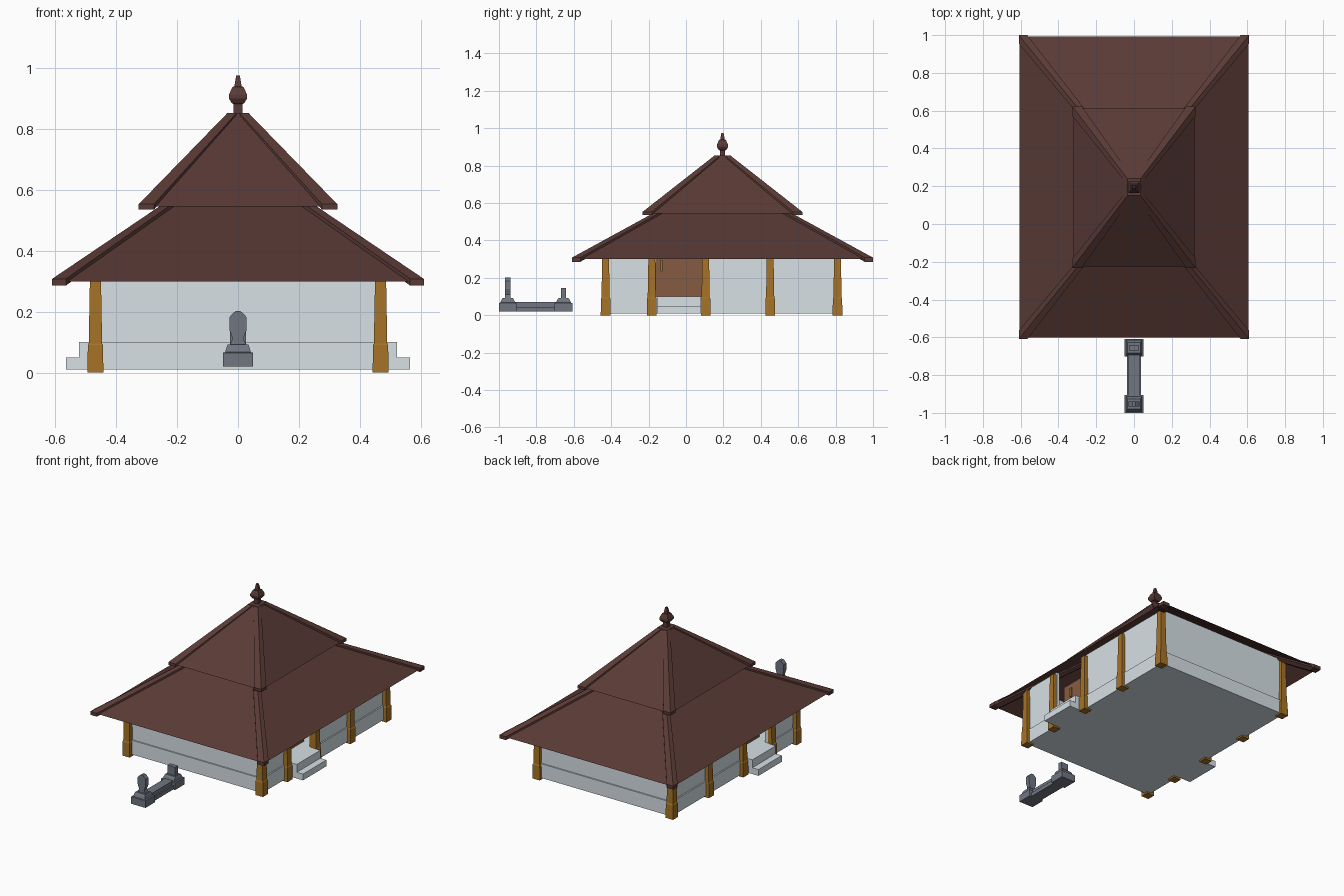
import bpy, bmesh

if "Cube" in bpy.data.objects:
    bpy.data.objects.remove(bpy.data.objects["Cube"])

CY = 0.195  # centre of the pavilion along y


def material(name, rgb):
    m = bpy.data.materials.new(name)
    m.diffuse_color = (*rgb, 1)
    m.use_nodes = True
    m.node_tree.nodes["Principled BSDF"].inputs["Base Color"].default_value = m.diffuse_color
    return m


ROOF = material("roof_tile", (0.10, 0.042, 0.036))
WALL = material("pale_wall", (0.68, 0.75, 0.79))
WOOD = material("post_wood", (0.38, 0.17, 0.02))
DOOR = material("door_wood", (0.24, 0.105, 0.055))
STONE = material("slate_stone", (0.16, 0.18, 0.22))


def finish(name, bm, mat):
    bmesh.ops.recalc_face_normals(bm, faces=bm.faces)
    me = bpy.data.meshes.new(name)
    bm.to_mesh(me)
    bm.free()
    me.materials.append(mat)
    ob = bpy.data.objects.new(name, me)
    bpy.context.collection.objects.link(ob)
    return ob


def loft(name, cx, cy, rings, mat, floor=True):
    """Stack of rectangles (z, half x, half y) joined into a tapered solid."""
    bm = bmesh.new()
    loops = [[bm.verts.new((cx + sx * hx, cy + sy * hy, z))
              for sx, sy in ((-1, -1), (1, -1), (1, 1), (-1, 1))]
             for z, hx, hy in rings]
    for a, b in zip(loops, loops[1:]):
        for i in range(4):
            j = (i + 1) % 4
            bm.faces.new((a[i], a[j], b[j], b[i]))
    if floor:
        bm.faces.new(loops[0])
    bm.faces.new(loops[-1])
    return finish(name, bm, mat)


def box(name, x0, x1, y0, y1, z0, z1, mat):
    hx, hy = abs(x1 - x0) / 2, abs(y1 - y0) / 2
    return loft(name, (x0 + x1) / 2, (y0 + y1) / 2, [(z0, hx, hy), (z1, hx, hy)], mat)


def hip_ridge(name, sx, sy, low, high):
    """Capping bar from an eave corner (x, y, z, width, drop) up to the top."""
    bm = bmesh.new()
    for x, y, z, w, drop in (low, high):
        for dx in (0, w):
            for dy in (0, w):
                for dz in (0, drop):
                    bm.verts.new((sx * (x - dx), CY + sy * (y - dy), z - dz))
    res = bmesh.ops.convex_hull(bm, input=bm.verts)
    bmesh.ops.delete(bm, geom=[v for v in res["geom_interior"]
                               if isinstance(v, bmesh.types.BMVert)], context='VERTS')
    bmesh.ops.dissolve_limit(bm, angle_limit=0.01, verts=bm.verts, edges=bm.edges)
    return finish(name, bm, ROOF)


# Two roof tiers, open underneath, with hip ridges
loft("lower_roof", 0, CY, [(0.30, 0.605, 0.797), (0.55, 0.235, 0.34)], ROOF, floor=False)
loft("upper_roof", 0, CY, [(0.545, 0.32, 0.42), (0.85, 0.03, 0.04)], ROOF, floor=False)
for sx in (-1, 1):
    for sy in (-1, 1):
        hip_ridge("lower_hip_ridge", sx, sy, (0.61, 0.805, 0.308, 0.045, 0.022),
                  (0.24, 0.348, 0.558, 0.03, 0.02))
        hip_ridge("upper_hip_ridge", sx, sy, (0.326, 0.427, 0.553, 0.05, 0.018),
                  (0.035, 0.045, 0.852, 0.03, 0.02))

# Roof cap and finial
loft("roof_cap", 0, CY, [(0.83, 0.042, 0.052), (0.853, 0.035, 0.045)], ROOF)
loft("finial", 0, CY, [(0.85, 0.014, 0.014), (0.882, 0.014, 0.014), (0.884, 0.02, 0.02),
                       (0.90, 0.03, 0.03), (0.912, 0.03, 0.03), (0.938, 0.018, 0.018),
                       (0.94, 0.012, 0.012), (0.975, 0.006, 0.006)], ROOF)

# Plinth and end walls
D0, D1 = -0.16, 0.085  # doorway range along y
box("plinth", -0.472, 0.472, CY - 0.625, CY + 0.625, 0.01, 0.10, WALL)
for s, n in ((-1, "front_wall"), (1, "back_wall")):
    box(n, -0.464, 0.464, CY + s * 0.597, CY + s * 0.617, 0.10, 0.385, WALL)

# Side walls, doors, steps and posts, mirrored left to right
for s in (-1, 1):
    box("side_wall_short", s * 0.444, s * 0.464, CY - 0.6, D0, 0.10, 0.385, WALL)
    box("side_wall_long", s * 0.444, s * 0.464, D1, CY + 0.6, 0.10, 0.385, WALL)
    box("door_panel", s * 0.36, s * 0.375, D0 - 0.04, D1 + 0.04, 0.10, 0.33, DOOR)
    box("door_bar", s * 0.375, s * 0.385, -0.137, -0.125, 0.235, 0.295, WOOD)
    box("lower_step", s * 0.46, s * 0.565, -0.155, 0.08, 0.01, 0.05, WALL)
    box("upper_step", s * 0.46, s * 0.522, -0.155, 0.08, 0.05, 0.10, WALL)
    for y in (-0.43, -0.183, 0.105, 0.45, 0.81):
        loft("post", s * 0.468, y, [(0.0, 0.026, 0.026), (0.09, 0.025, 0.025),
                                    (0.095, 0.022, 0.022), (0.37, 0.017, 0.017)], WOOD)

# Stone monument in front: long slab, end plinths and two upright stones
box("monument_base", -0.037, 0.037, -0.995, -0.615, 0.02, 0.045, STONE)
box("monument_slab", -0.028, 0.028, -0.93, -0.68, 0.045, 0.07, STONE)
for y in (-0.953, -0.655):
    loft("monument_plinth", 0, y, [(0.02, 0.05, 0.047), (0.065, 0.05, 0.047),
                                   (0.067, 0.042, 0.04), (0.082, 0.038, 0.034),
                                   (0.092, 0.034, 0.027)], STONE)
loft("tall_upright_stone", 0, -0.953, [(0.09, 0.027, 0.014), (0.112, 0.018, 0.014),
                                       (0.14, 0.028, 0.014), (0.182, 0.028, 0.014),
                                       (0.195, 0.017, 0.014), (0.202, 0.008, 0.014)], STONE)
box("short_upright_stone", -0.027, 0.027, -0.669, -0.641, 0.09, 0.145, STONE)
